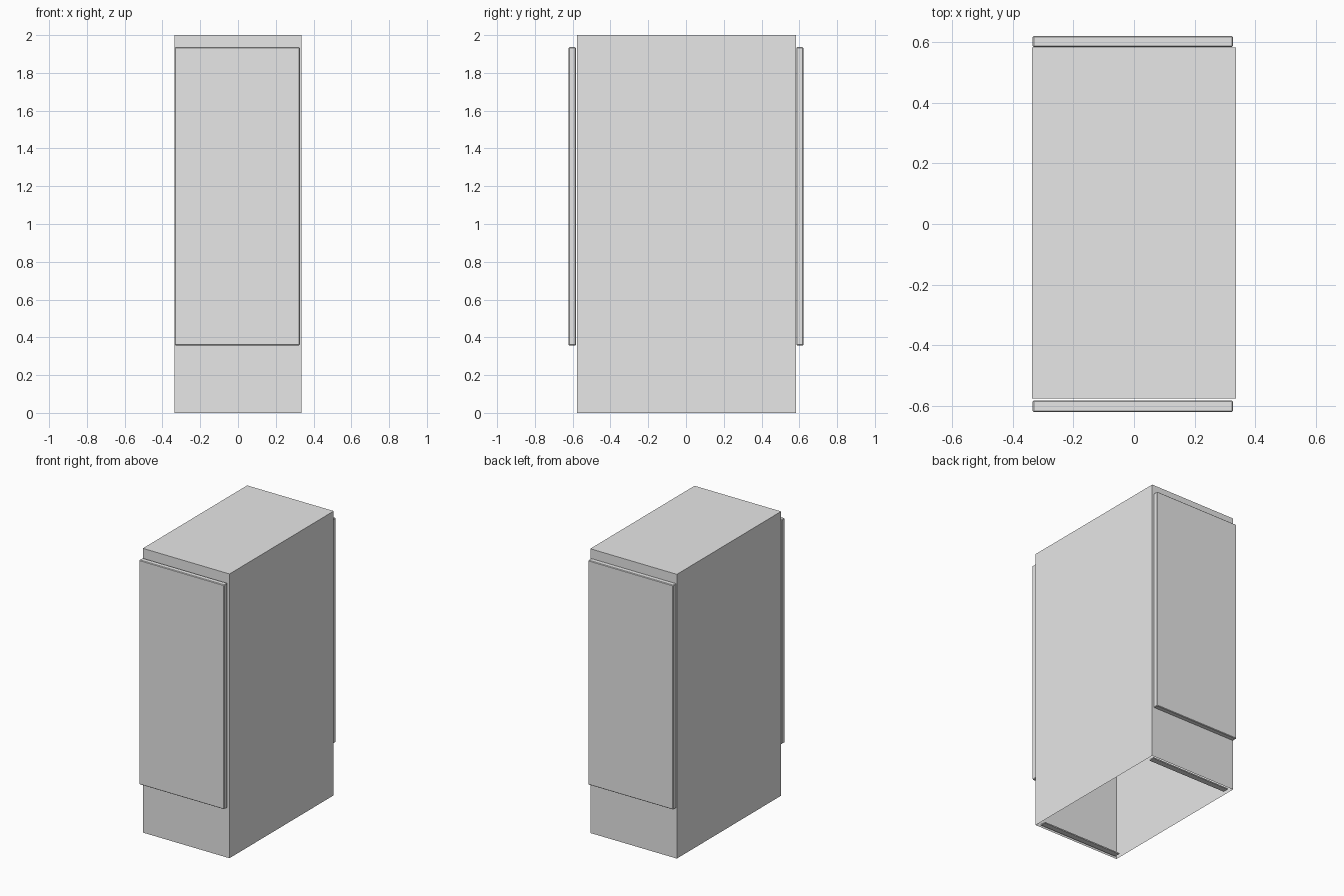
import bpy
import bmesh
from mathutils import Vector

cube = bpy.data.objects.get("Cube")
if cube:
    bpy.data.objects.remove(cube, do_unlink=True)

grey = bpy.data.materials.new("plain grey")
grey.use_nodes = True
grey.diffuse_color = (0.8, 0.8, 0.8, 1)
grey.node_tree.nodes["Principled BSDF"].inputs["Base Color"].default_value = (0.8, 0.8, 0.8, 1)


def box(name, low, high, open_bottom=False, bevel=0):
    """Box between two corners, optionally without its underside."""
    low, high = Vector(low), Vector(high)
    bm = bmesh.new()
    bmesh.ops.create_cube(bm, size=1)
    bmesh.ops.scale(bm, vec=high - low, verts=bm.verts)
    bmesh.ops.translate(bm, vec=(low + high) / 2, verts=bm.verts)
    if open_bottom:
        under = [f for f in bm.faces if f.normal.z < -0.5]
        bmesh.ops.delete(bm, geom=under, context='FACES_ONLY')
    mesh = bpy.data.meshes.new(name)
    bm.to_mesh(mesh)
    bm.free()
    mesh.materials.append(grey)
    obj = bpy.data.objects.new(name, mesh)
    bpy.context.collection.objects.link(obj)
    if bevel:
        mod = obj.modifiers.new("Soft edges", 'BEVEL')
        mod.width = bevel
        mod.segments = 1
    return obj


# Cabinet body: a thin shell, open underneath
box("cabinet_body", (-0.337, -0.576, 0), (0.337, 0.583, 2), open_bottom=True)

# Door slabs on the front and back
box("front_door", (-0.335, -0.621, 0.357), (0.327, -0.583, 1.936), bevel=0.004)
box("back_door", (-0.335, 0.584, 0.357), (0.327, 0.621, 1.936), bevel=0.004)

# Base rails just inside the open underside
box("front_base_rail", (-0.31, -0.556, 0), (0.31, -0.516, 0.008))
box("back_base_rail", (-0.31, 0.523, 0), (0.31, 0.563, 0.008))
